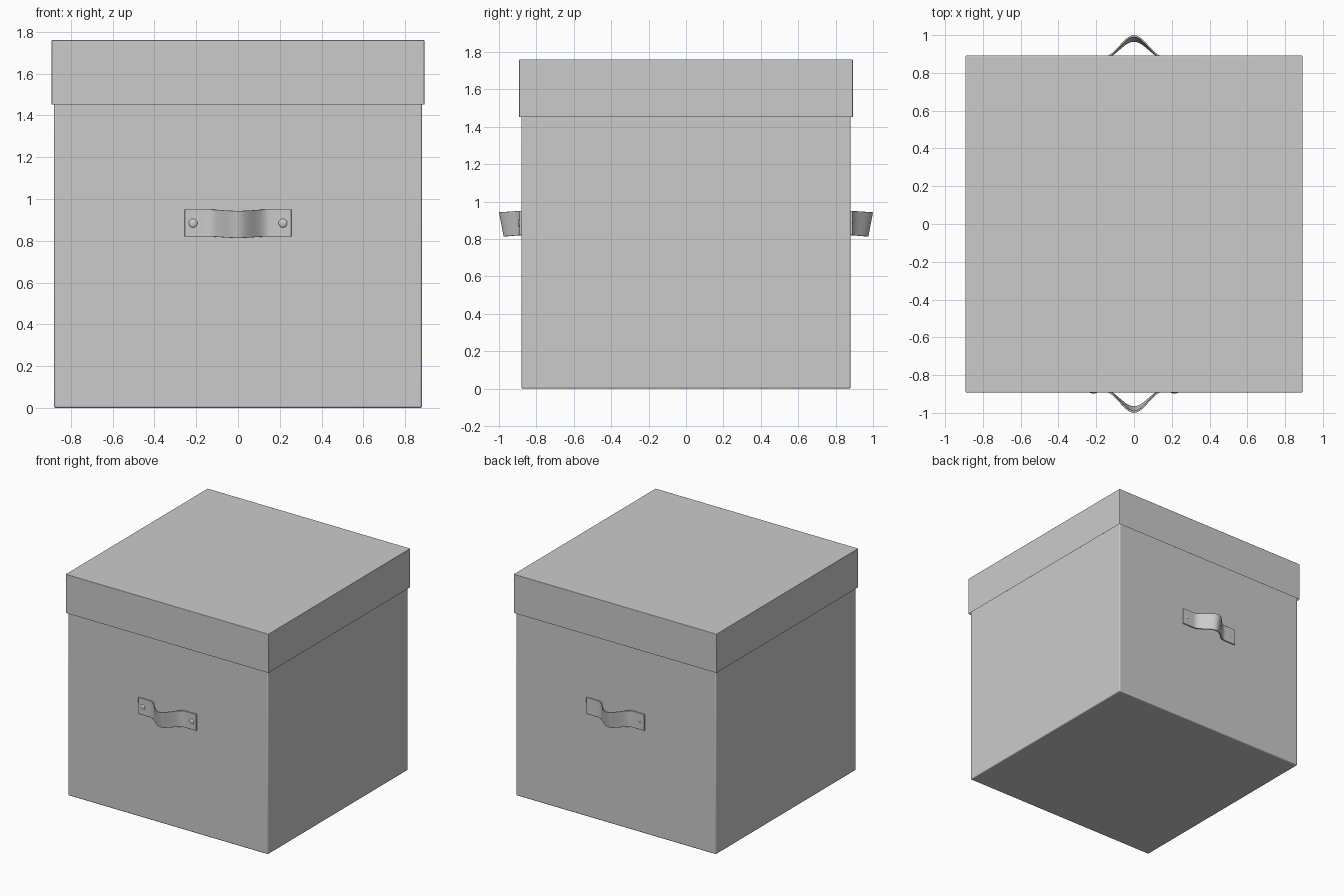
import bpy, bmesh, math
from mathutils import Matrix

if "Cube" in bpy.data.objects:
    bpy.data.objects.remove(bpy.data.objects["Cube"])


def finish(name, bm, bevel=0.0):
    bmesh.ops.recalc_face_normals(bm, faces=bm.faces)
    mesh = bpy.data.meshes.new(name)
    bm.to_mesh(mesh)
    bm.free()
    ob = bpy.data.objects.new(name, mesh)
    bpy.context.collection.objects.link(ob)
    if bevel:
        mod = ob.modifiers.new("bevel", "BEVEL")
        mod.width, mod.segments, mod.limit_method = bevel, 3, "ANGLE"
        mod.angle_limit = math.radians(40)
    bpy.ops.object.select_all(action="DESELECT")
    bpy.context.view_layer.objects.active = ob
    ob.select_set(True)
    bpy.ops.object.shade_smooth_by_angle(angle=math.radians(35))
    return ob


def box(half, z0, z1):
    bm = bmesh.new()
    m = Matrix.Translation((0, 0, (z0 + z1) / 2)) @ Matrix.Diagonal((2 * half, 2 * half, z1 - z0, 1))
    bmesh.ops.create_cube(bm, size=1, matrix=m)
    return bm


# Box body
finish("box_body", box(0.88, 0, 1.745), 0.008)

# Lid: hollow cap whose underside is recessed around the body
bm = box(0.892, 1.448, 1.76)
bottom = min(bm.faces, key=lambda f: f.calc_center_median().z)
bmesh.ops.inset_individual(bm, faces=[bottom], thickness=0.009)
for v in bottom.verts:
    v.co.z = 1.75
finish("lid", bm, 0.004)


# Strap handle: flat ends, bowed middle, upper edge leaning outwards
def strap(name, side):
    bm = bmesh.new()
    rings = []
    for i in range(49):
        x = -0.255 + 0.51 * i / 48
        bow = 0.5 * (1 + math.cos(math.pi * min(abs(x) / 0.153, 1)))
        ring = []
        for t, u in ((0, 0), (1, 0), (1, 1), (0, 1)):
            y = 0.879 + 0.011 * t + bow * (0.085 + 0.025 * u)
            z = 0.82 + 0.13 * u - 0.007 * bow
            ring.append(bm.verts.new((x, side * y, z)))
        rings.append(ring)
    for a, b in zip(rings, rings[1:]):
        for k in range(4):
            bm.faces.new((a[k], a[k - 1], b[k - 1], b[k]))
    bm.faces.new(rings[0])
    bm.faces.new(rings[-1])
    finish(name, bm, 0.002)


# Domed rivet near each strap end
def rivet(name, x, side, radius):
    bm = bmesh.new()
    m = Matrix.Translation((x, side * 0.889, 0.884)) @ Matrix.Diagonal((radius, radius * 0.4, radius, 1))
    bmesh.ops.create_uvsphere(bm, u_segments=24, v_segments=12, radius=1, matrix=m)
    finish(name, bm)


for label, side, radius in (("front", -1, 0.021), ("back", 1, 0.008)):
    strap(label + "_handle", side)
    rivet(label + "_rivet_left", -0.215, side, radius)
    rivet(label + "_rivet_right", 0.215, side, radius)
